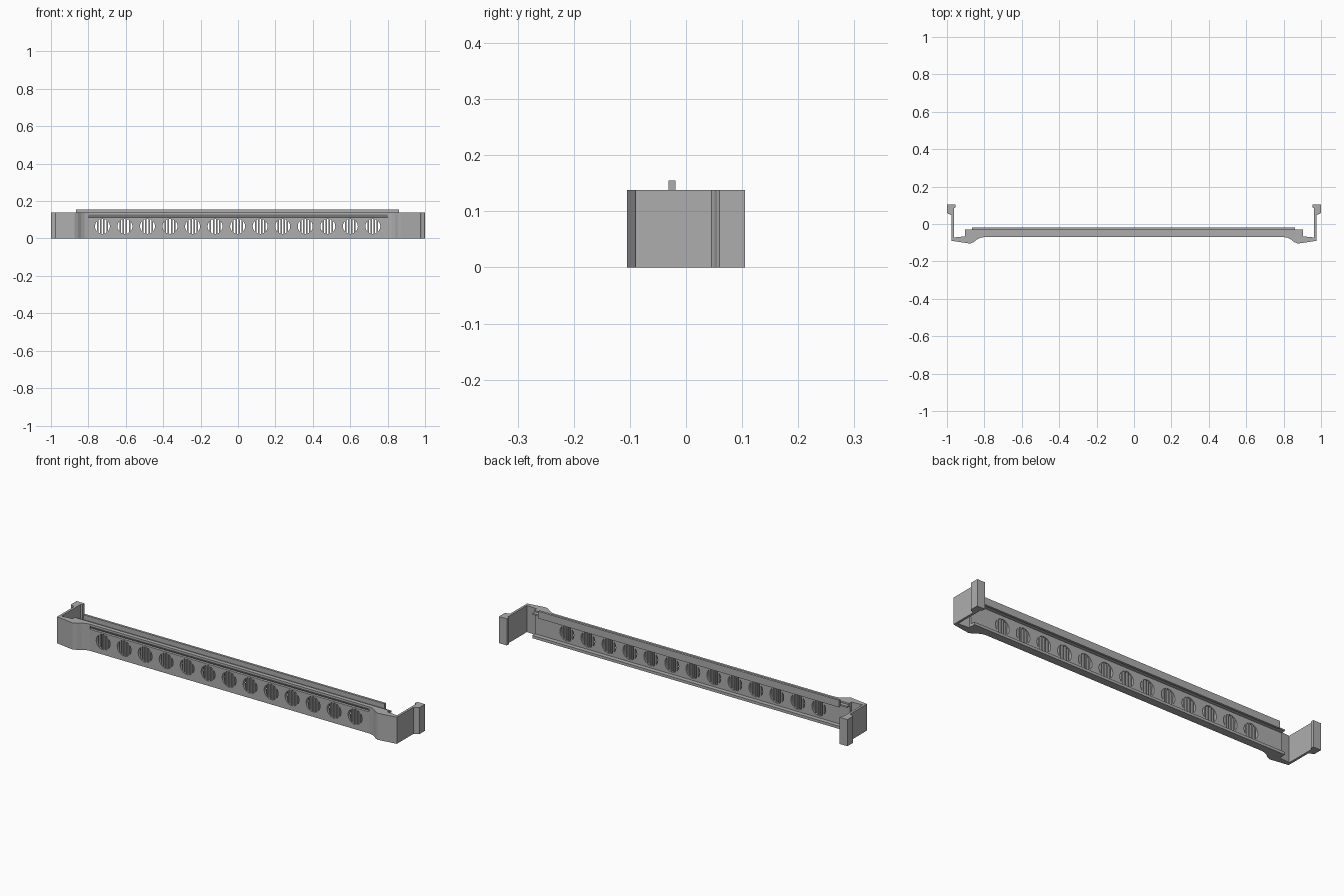
import bpy, bmesh, math

cube = bpy.data.objects.get("Cube")
if cube:
    bpy.data.objects.remove(cube, do_unlink=True)

grey = bpy.data.materials.new("plain grey")
grey.use_nodes = True
colour = (0.42, 0.42, 0.42, 1)
grey.diffuse_color = colour
grey.node_tree.nodes["Principled BSDF"].inputs["Base Color"].default_value = colour


def finish(name, bm):
    bmesh.ops.recalc_face_normals(bm, faces=bm.faces)
    mesh = bpy.data.meshes.new(name)
    bm.to_mesh(mesh)
    bm.free()
    mesh.materials.append(grey)
    obj = bpy.data.objects.new(name, mesh)
    bpy.context.collection.objects.link(obj)
    return obj


def prism(bm, outline, place, start, end):
    """Extrude an outline from start to end; place(a, b, t) gives x, y, z."""
    low = [bm.verts.new(place(a, b, start)) for a, b in outline]
    high = [bm.verts.new(place(a, b, end)) for a, b in outline]
    bm.faces.new(low)
    bm.faces.new(high)
    for i in range(len(low)):
        j = (i + 1) % len(low)
        bm.faces.new((low[i], low[j], high[j], high[i]))


def box(bm, x0, x1, y0, y1, z0, z1):
    prism(bm, [(x0, y0), (x1, y0), (x1, y1), (x0, y1)], upright, z0, z1)


def upright(a, b, t):
    return (a, b, t)


def lengthwise(a, b, t):
    return (t, a, b)


def cut(target, cutter):
    mod = target.modifiers.new("cut", "BOOLEAN")
    mod.operation = "DIFFERENCE"
    mod.solver = "EXACT"
    mod.object = cutter
    cutter.hide_render = True
    cutter.hide_viewport = True
    cutter.display_type = "WIRE"


front, web, back = -0.07, -0.053, -0.03
height = 0.138

# Long channel-shaped bar, open at the back, with a step along its top
bm = bmesh.new()
section = [(front, 0), (back, 0), (back, 0.014), (web, 0.014), (web, 0.122),
           (back, 0.122), (back, 0.13), (-0.048, 0.13), (-0.048, height),
           (front, height)]
prism(bm, section, lengthwise, -0.903, 0.903)
bar = finish("front_bar", bm)

# Undercut finger groove near the top of the front
bm = bmesh.new()
groove = [(-0.08, 0.111), (-0.059, 0.113), (-0.069, 0.129), (-0.08, 0.129)]
prism(bm, groove, lengthwise, -0.82, 0.82)
for v in bm.verts:
    if v.co.z > 0.12:
        v.co.x *= 1.015
cut(bar, finish("groove_cutter", bm))

# Row of round vents
radius, vent_z, pitch = 0.04, 0.065, 0.1205
centres = [pitch * (i - 6) - 0.002 for i in range(13)]
bm = bmesh.new()
for cx in centres:
    ring = [(cx + radius * math.cos(i * math.tau / 32),
             vent_z + radius * math.sin(i * math.tau / 32)) for i in range(32)]
    prism(bm, ring, lambda a, b, t: (a, t, b), front - 0.02, web + 0.01)
cut(bar, finish("vent_cutter", bm))

# Upright slats across every vent
bm = bmesh.new()
for cx in centres:
    for k in range(4):
        dx = (k - 1.5) * 0.0165
        half = math.sqrt(radius ** 2 - dx ** 2) + 0.002
        box(bm, cx + dx - 0.004, cx + dx + 0.004, front + 0.002, web - 0.002,
            vent_z - half, vent_z + half)
finish("vent_slats", bm)

# Rail standing behind and above the bar
bm = bmesh.new()
box(bm, -0.865, 0.862, -0.031, -0.019, 0.118, 0.155)
finish("top_rail", bm)

# Side arms: flared front corner, thin arm and hooked end
bm = bmesh.new()
arm = [(0.80, -0.07), (0.82, -0.073), (0.84, -0.083), (0.856, -0.096),
       (0.875, -0.105), (0.975, -0.09), (0.975, 0.045), (0.982, 0.051),
       (0.995, 0.055), (1.0, 0.06), (1.0, 0.105), (0.955, 0.105),
       (0.955, 0.088), (0.963, 0.083), (0.963, -0.072), (0.903, -0.066),
       (0.80, -0.066)]
prism(bm, arm, upright, 0, height)
arms = finish("side_arms", bm)
arms.modifiers.new("mirror", "MIRROR").use_axis[0] = True
